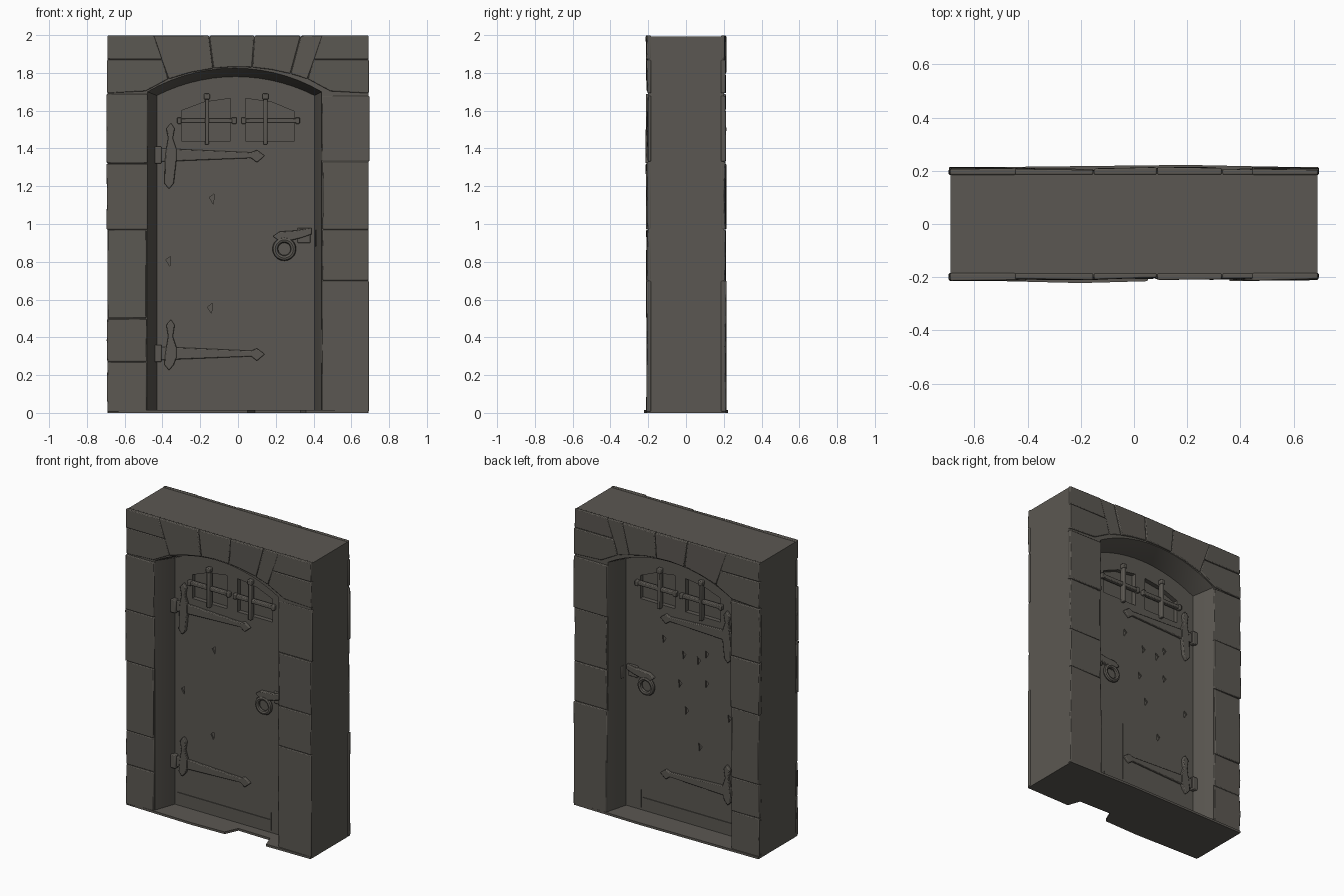
import bpy, bmesh, math, random
from mathutils import Vector

if "Cube" in bpy.data.objects:
    bpy.data.objects.remove(bpy.data.objects["Cube"])

random.seed(4)
mat = bpy.data.materials.new("dark stone")
mat.diffuse_color = (0.105, 0.097, 0.084, 1)
mat.use_nodes = True
mat.node_tree.nodes["Principled BSDF"].inputs["Base Color"].default_value = mat.diffuse_color
DOOR = 0.06          # half thickness of the door
SIDES = (-1, 1)      # front and back carry the same work


def finish(name, bm, bevel=0.0, smooth=True):
    bmesh.ops.remove_doubles(bm, verts=bm.verts, dist=1e-5)
    bmesh.ops.recalc_face_normals(bm, faces=bm.faces)
    me = bpy.data.meshes.new(name)
    bm.to_mesh(me)
    bm.free()
    me.materials.append(mat)
    ob = bpy.data.objects.new(name, me)
    bpy.context.collection.objects.link(ob)
    if bevel:
        mod = ob.modifiers.new("bevel", "BEVEL")
        mod.width, mod.segments, mod.limit_method = bevel, 2, "ANGLE"
    if smooth:
        bpy.context.view_layer.objects.active = ob
        ob.select_set(True)
        bpy.ops.object.shade_smooth_by_angle(angle=math.radians(40))
        ob.select_set(False)
    return ob


def prism(bm, pts, y0, y1, jitter=0.0):
    """Extrude an x-z outline from y0 to y1, with an uneven outer face."""
    n = len(pts)
    a = [bm.verts.new((x, y0, z)) for x, z in pts]
    b = [bm.verts.new((x, y1 + random.uniform(-jitter, jitter), z)) for x, z in pts]
    bm.faces.new(a)
    bm.faces.new(b)
    for i in range(n):
        bm.faces.new((a[i], a[(i + 1) % n], b[(i + 1) % n], b[i]))


def rect(x0, x1, z0, z1):
    return [(x0, z0), (x1, z0), (x1, z1), (x0, z1)]


def opening(x0, x1, spring, rise, n=14):
    """Doorway outline from the lower left, over the arch, to the lower right."""
    half, mid = (x1 - x0) / 2, (x0 + x1) / 2
    r = (half ** 2 + rise ** 2) / (2 * rise)
    t = math.asin(half / r)
    arc = []
    for i in range(n + 1):
        a = -t + 2 * t * i / n
        arc.append((mid + r * math.sin(a), spring + rise - r + r * math.cos(a)))
    return [(x0, 0)] + [arc[0]] + arc + [arc[-1]] + [(x1, 0)]


# wall frame with splayed arched doorway
face = opening(-0.48, 0.443, 1.70, 0.125)
inner = opening(-0.43, 0.405, 1.68, 0.10)
W, H = 0.69, 1.993
n = len(face) - 5
outer = [(-W, 0), (-W, 1.70)] + [(-W + 2 * W * i / n, H) for i in range(n + 1)] + [(W, 1.70), (W, 0)]
rings = [(outer, -0.2), (face, -0.2), (inner, -DOOR), (inner, DOOR), (face, 0.2), (outer, 0.2)]
bm = bmesh.new()
grid = [[bm.verts.new((x, y, z)) for x, z in pts] for pts, y in rings]
for r in range(6):
    a, b = grid[r], grid[(r + 1) % 6]
    for i in range(len(a) - 1):
        bm.faces.new((a[i], a[i + 1], b[i + 1], b[i]))
bm.faces.new([g[0] for g in grid])
bm.faces.new([g[-1] for g in grid])
bmesh.ops.remove_doubles(bm, verts=bm.verts, dist=1e-5)
finish("wall_frame", bm)

# facing stones: side courses, corner stones and arch stones
bm = bmesh.new()
g = 0.0015
stones = []
for x0, x1, levels in ((-0.693, -0.482, (0.005, 0.27, 0.50, 0.97, 1.32, 1.69)),
                       (0.445, 0.693, (0.005, 0.70, 0.97, 1.33, 1.68))):
    for z0, z1 in zip(levels, levels[1:]):
        e = random.uniform(-0.004, 0.004)
        d = random.uniform(-0.008, 0.008)
        stones.append([(x0 - e, z0 + g), (x1 + e, z0 + g), (x1 + e, (z0 + z1) / 2), (x1 + e, z1 - g),
                       (x0 - e, z1 - g), (x0 - e + d / 2, (z0 + z1) / 2)])
for m in (-1, 1):
    stones.append([(m * x, z) for x, z in
                   ((0.693, 1.692), (0.49, 1.703), (0.37, 1.768), (0.40, 1.868), (0.693, 1.868))])
    stones.append([(m * x, z) for x, z in
                   ((0.691, 1.872), (0.402, 1.872), (0.445, 1.998), (0.691, 1.998))])
cuts = (-20, -7, 4, 15, 20)
for a0, a1 in zip(cuts, cuts[1:]):
    a0, a1 = math.radians(a0 + 0.08), math.radians(a1 - 0.08)
    low = [(1.075 * math.sin(a), 0.757 + 1.075 * math.cos(a)) for a in (a0, (a0 + a1) / 2, a1)]
    stones.append(low + [(1.24 * math.tan(a1), 1.997), (1.24 * math.tan(a0), 1.997)])
for s in SIDES:
    for pts in stones:
        prism(bm, pts, s * 0.185, s * random.uniform(0.204, 0.212), 0.004)
finish("facing_stones", bm, 0.005)

# ragged sill slab with a broken front edge
bm = bmesh.new()
sill = ((-0.688, -0.21), (-0.2, -0.222), (0.05, -0.215), (0.09, -0.125), (0.33, -0.13), (0.36, -0.215),
        (0.688, -0.21), (0.69, 0.212), (0.2, 0.222), (-0.69, 0.212))
lo, hi = ([bm.verts.new((x, y, z)) for x, y in sill] for z in (0, 0.015))
bm.faces.new(lo)
bm.faces.new(hi)
for i in range(len(sill)):
    j = (i + 1) % len(sill)
    bm.faces.new((lo[i], lo[j], hi[j], hi[i]))
finish("sill", bm, 0, False)

# door slab, cut by windows, rail lines and chips
bm = bmesh.new()
slab = [p for i, p in enumerate(inner) if i not in (1, len(inner) - 2)]
prism(bm, [(x * 1.01, z + 0.002) for x, z in slab], -DOOR, DOOR)
door = finish("door", bm, 0, False)
bm = bmesh.new()
for s in SIDES:
    y0, y1 = s * (DOOR - 0.03), s * (DOOR + 0.03)
    prism(bm, [(-0.30, 1.44), (-0.04, 1.44), (-0.04, 1.665), (-0.18, 1.645), (-0.30, 1.60)], y0, y1)
    prism(bm, [(0.04, 1.44), (0.30, 1.44), (0.30, 1.595), (0.18, 1.645), (0.04, 1.665)], y0, y1)
    prism(bm, rect(-0.41, 0.28, 0.10, 0.104), s * (DOOR - 0.005), y1)
    prism(bm, rect(0.29, 0.294, 0.03, 0.15), s * (DOOR - 0.005), y1)
    chips = [(-0.14, 1.14), (-0.37, 0.81), (-0.15, 0.56)]
    if s > 0:
        chips += [(-0.2, 1.2), (-0.03, 1.15), (0.12, 1.22), (0.0, 0.95), (-0.2, 1.0), (-0.05, 0.78)]
        prism(bm, rect(0.14, 0.143, 0.15, 0.55), s * (DOOR - 0.005), y1)
    for x, z in chips:
        prism(bm, [(x - 0.012, z), (x + 0.01, z - 0.035), (x + 0.014, z + 0.02)], s * (DOOR - 0.01), y1)
cutter = finish("door_cutter", bm, 0, False)
cutter.hide_render = True
cutter.hide_viewport = True
mod = door.modifiers.new("cuts", "BOOLEAN")
mod.operation, mod.object, mod.solver = "DIFFERENCE", cutter, "EXACT"

# window bars
bm = bmesh.new()
for s in SIDES:
    y0 = s * (DOOR - 0.01)
    for x0, x1 in ((-0.31, -0.02), (0.03, 0.315)):
        prism(bm, rect(x0, x1, 1.535, 1.56), y0, s * (DOOR + 0.02))
        for x in (x0, x1):
            prism(bm, rect(x - 0.012, x + 0.012, 1.53, 1.565), y0, s * (DOOR + 0.024))
    for x in (-0.165, 0.145):
        prism(bm, rect(x - 0.011, x + 0.011, 1.42, 1.69), y0, s * (DOOR + 0.026))
        prism(bm, rect(x - 0.016, x + 0.016, 1.66, 1.69), y0, s * (DOOR + 0.03))
finish("window_bars", bm, 0.005)

# strap hinges
bm = bmesh.new()
for s in SIDES:
    for z, up, down in ((1.365, 0.17, 0.18), (0.315, 0.18, 0.09)):
        y0, y1 = s * (DOOR - 0.01), s * (DOOR + 0.016)
        prism(bm, [(-0.42, z - 0.035), (-0.33, z - 0.032), (0.07, z - 0.016), (0.10, z - 0.04),
                   (0.142, z - 0.004), (0.10, z + 0.027), (0.07, z + 0.014), (-0.33, z + 0.032),
                   (-0.42, z + 0.035)], y0, y1)
        prism(bm, [(-0.365, z - down), (-0.34, z - down + 0.03), (-0.325, z - 0.02), (-0.325, z + 0.03),
                   (-0.345, z + 0.09), (-0.335, z + up - 0.03), (-0.355, z + up), (-0.38, z + up - 0.03),
                   (-0.37, z + 0.09), (-0.385, z), (-0.39, z - down + 0.03)], y0, s * (DOOR + 0.02))
        prism(bm, rect(-0.45, -0.405, z - 0.045, z + 0.045), y0, s * (DOOR + 0.03))
finish("strap_hinges", bm, 0.005)

# latch plate, arm and keeper
bm = bmesh.new()
for s in SIDES:
    y0 = s * (DOOR - 0.01)
    prism(bm, rect(0.315, 0.385, 0.90, 0.98), y0, s * (DOOR + 0.01))
    prism(bm, [(0.185, 0.935), (0.23, 0.90), (0.33, 0.925), (0.39, 0.945), (0.39, 0.98),
               (0.30, 0.965), (0.22, 0.96)], y0, s * (DOOR + 0.022))
    prism(bm, [(0.41, 0.88), (0.47, 0.91), (0.44, 0.95), (0.41, 0.97)], y0, s * (DOOR + 0.04))
finish("latch", bm, 0.005)

# pull ring
bm = bmesh.new()
N, M = 20, 8
for s in SIDES:
    loops = []
    for i in range(N):
        a = 2 * math.pi * i / N
        c = Vector((0.245, s * (DOOR + 0.014), 0.868))
        d = Vector((math.cos(a), 0, math.sin(a)))
        loops.append([bm.verts.new(c + d * (0.048 + 0.015 * math.cos(2 * math.pi * j / M))
                      + Vector((0, 0.014 * math.sin(2 * math.pi * j / M), 0))) for j in range(M)])
    for i in range(N):
        p, q = loops[i], loops[(i + 1) % N]
        for j in range(M):
            k = (j + 1) % M
            bm.faces.new((p[j], p[k], q[k], q[j]))
finish("pull_ring", bm)
